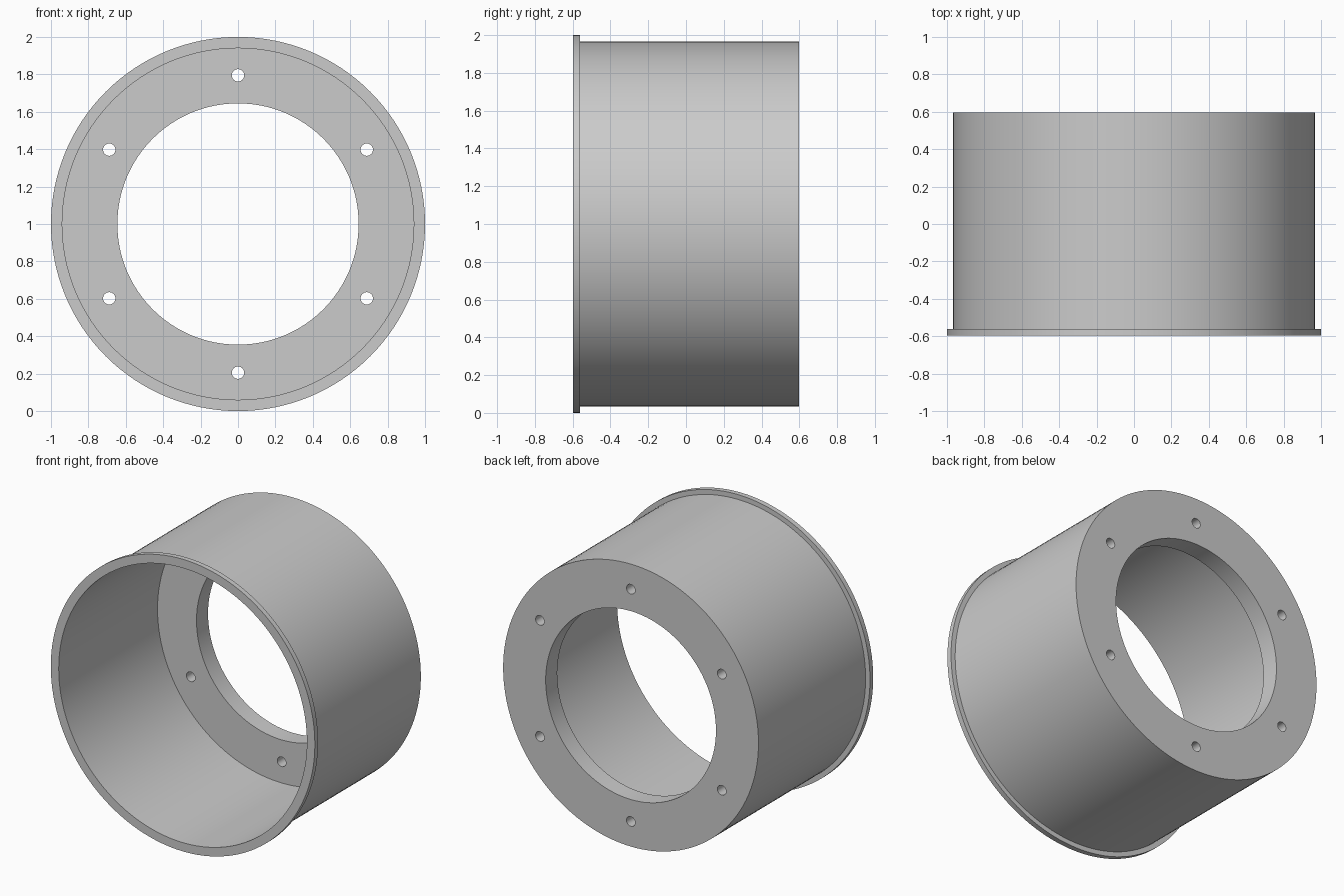
import bpy, bmesh, math
from mathutils import Matrix, Vector

cube = bpy.data.objects.get("Cube")
if cube:
    bpy.data.objects.remove(cube, do_unlink=True)

FRONT, BACK = -0.597, 0.597
FLANGE_T, FLOOR_T = 0.035, 0.125
R_FLANGE, R_BODY, R_INNER, R_BORE = 1.0, 0.967, 0.94, 0.645
R_BOLTS, R_BOLT, BOLTS = 0.795, 0.033, 6
SEGMENTS = 128
CENTRE = Vector((0, 0, 1))

grey = bpy.data.materials.new("plain grey")
grey.use_nodes = True
colour = (0.6, 0.6, 0.6, 1)
grey.diffuse_color = colour
grey.node_tree.nodes["Principled BSDF"].inputs["Base Color"].default_value = colour


def make_object(name, bm):
    bmesh.ops.recalc_face_normals(bm, faces=bm.faces)
    mesh = bpy.data.meshes.new(name)
    bm.to_mesh(mesh)
    bm.free()
    mesh.materials.append(grey)
    obj = bpy.data.objects.new(name, mesh)
    bpy.context.collection.objects.link(obj)
    return obj


def lathe(name, profile):
    """Spin a closed (radius, y) profile about the y axis through CENTRE."""
    bm = bmesh.new()
    verts = [bm.verts.new(CENTRE + Vector((r, y, 0))) for r, y in profile]
    edges = [bm.edges.new((v, verts[i - 1])) for i, v in enumerate(verts)]
    bmesh.ops.spin(bm, geom=verts + edges, cent=CENTRE, axis=(0, 1, 0),
                   angle=math.tau, steps=SEGMENTS, use_merge=True)
    bmesh.ops.remove_doubles(bm, verts=bm.verts, dist=0.0001)
    return make_object(name, bm)


# Cup with a front flange and a bored back floor
housing = lathe("flanged_housing", [
    (R_FLANGE, FRONT), (R_FLANGE, FRONT + FLANGE_T),
    (R_BODY, FRONT + FLANGE_T), (R_BODY, BACK),
    (R_BORE, BACK), (R_BORE, BACK - FLOOR_T),
    (R_INNER, BACK - FLOOR_T), (R_INNER, FRONT)])

# Ring of bolt-hole cutters through the floor
bm = bmesh.new()
for i in range(BOLTS):
    a = math.pi / 2 + i * math.tau / BOLTS
    spot = CENTRE + Vector((R_BOLTS * math.cos(a), BACK - FLOOR_T / 2, R_BOLTS * math.sin(a)))
    bmesh.ops.create_cone(bm, cap_ends=True, segments=32, radius1=R_BOLT, radius2=R_BOLT,
                          depth=FLOOR_T * 2,
                          matrix=Matrix.Translation(spot) @ Matrix.Rotation(math.pi / 2, 4, "X"))
cutter = make_object("bolt_hole_cutter", bm)
cutter.hide_render = True

# Cut the holes and drop the cutter
cut = housing.modifiers.new("bolt_holes", "BOOLEAN")
cut.operation, cut.solver, cut.object = "DIFFERENCE", "EXACT", cutter
bpy.ops.object.select_all(action="DESELECT")
housing.select_set(True)
bpy.context.view_layer.objects.active = housing
bpy.ops.object.modifier_apply(modifier=cut.name)
bpy.data.objects.remove(cutter, do_unlink=True)

bpy.ops.object.shade_smooth_by_angle(angle=math.radians(30))
